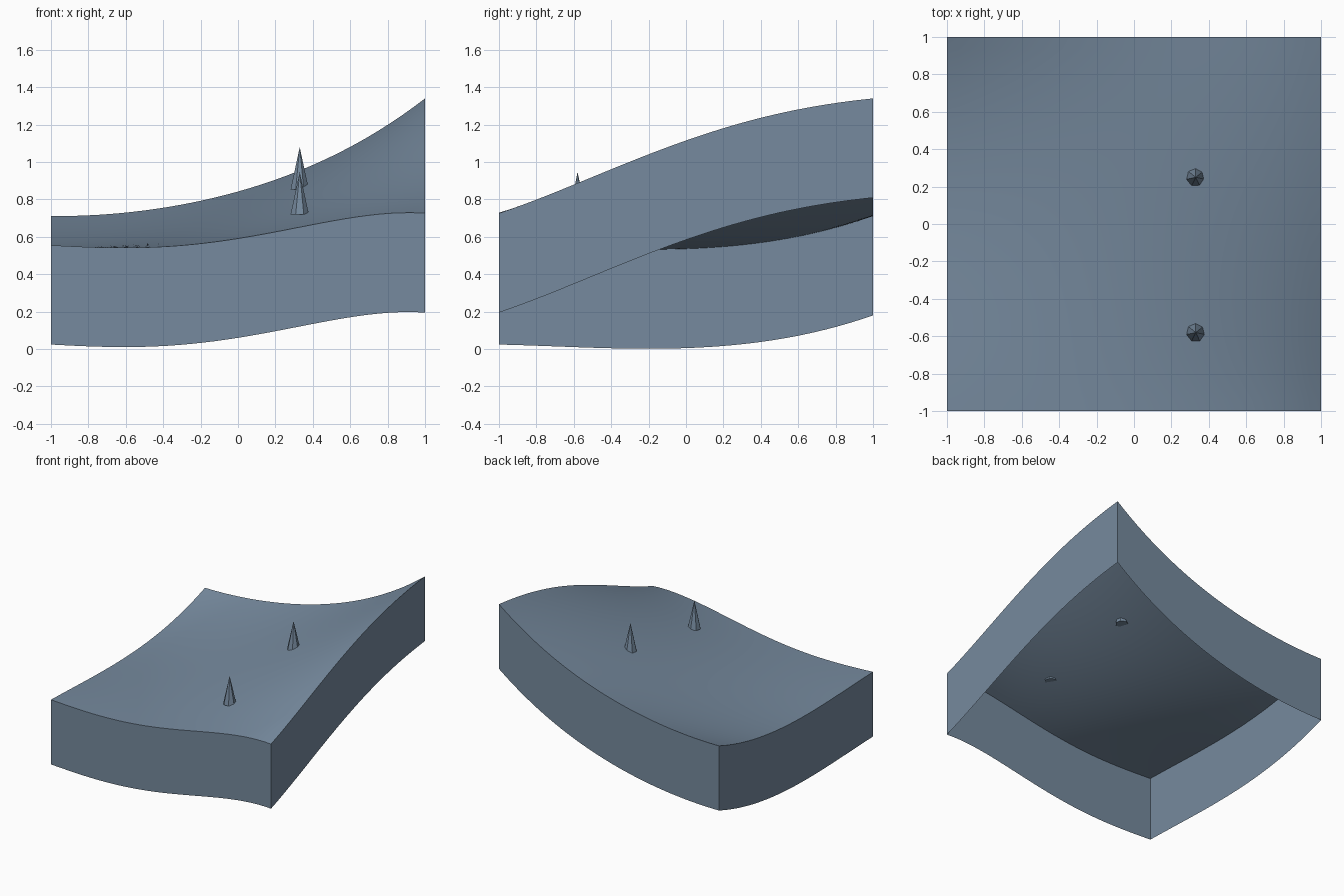
import bpy, bmesh, math

cube = bpy.data.objects.get("Cube")
if cube:
    bpy.data.objects.remove(cube, do_unlink=True)

slate = bpy.data.materials.new("slate blue")
slate.use_nodes = True
COLOUR = (0.181, 0.254, 0.342, 1)
slate.diffuse_color = COLOUR
slate.node_tree.nodes["Principled BSDF"].inputs["Base Color"].default_value = COLOUR

STEPS = 32
DEPTH = 0.531

# Edge heights at five even stations
FRONT = (0.555, 0.543, 0.591, 0.684, 0.726)
BACK = (0.711, 0.741, 0.842, 1.030, 1.340)
LEFT = (0.555, 0.538, 0.536, 0.584, 0.711)
RIGHT = (0.726, 0.920, 1.115, 1.260, 1.340)


def edge_height(samples, t):
    """Smooth polynomial through evenly spaced samples, t from 0 to 1."""
    n = len(samples) - 1
    return sum(h * math.prod((t * n - j) / (i - j) for j in range(n + 1) if j != i)
               for i, h in enumerate(samples))


def mix(a, b, t):
    return a + (b - a) * t


def ground(u, v):
    """Patch blended between the four edge curves."""
    across = mix(edge_height(LEFT, v), edge_height(RIGHT, v), u)
    along = mix(edge_height(FRONT, u), edge_height(BACK, u), v)
    corners = mix(mix(FRONT[0], FRONT[-1], u), mix(BACK[0], BACK[-1], u), v)
    return across + along - corners


def finish(bm, name):
    mesh = bpy.data.meshes.new(name)
    bm.to_mesh(mesh)
    bm.free()
    mesh.materials.append(slate)
    obj = bpy.data.objects.new(name, mesh)
    bpy.context.collection.objects.link(obj)
    return obj


# Rolling ground sheet with an open-bottomed skirt
bm = bmesh.new()
bmesh.ops.create_grid(bm, x_segments=STEPS, y_segments=STEPS, size=1)
for v in bm.verts:
    v.co.z = ground((v.co.x + 1) / 2, (v.co.y + 1) / 2)
rim = [e for e in bm.edges if e.is_boundary]
skirt = bmesh.ops.extrude_edge_only(bm, edges=rim)["geom"]
for v in skirt:
    if isinstance(v, bmesh.types.BMVert):
        v.co.z -= DEPTH
bmesh.ops.recalc_face_normals(bm, faces=bm.faces)
# Make sure the top sheet faces up
if sum(f.normal.z for f in bm.faces) < 0:
    bmesh.ops.reverse_faces(bm, faces=bm.faces)
terrain = finish(bm, "terrain")
bpy.ops.object.select_all(action="DESELECT")
terrain.select_set(True)
bpy.context.view_layer.objects.active = terrain
bpy.ops.object.shade_smooth_by_angle(angle=math.radians(35))

# Two seven-sided spikes standing on the ground
HEIGHT = 0.226
for name, y, base in (("front_spike", -0.58, 0.72), ("back_spike", 0.25, 0.853)):
    bm = bmesh.new()
    bmesh.ops.create_cone(bm, cap_ends=True, segments=7, radius1=0.05,
                          radius2=0, depth=HEIGHT)
    bmesh.ops.remove_doubles(bm, verts=bm.verts, dist=0.0001)
    spike = finish(bm, name)
    spike.location = (0.33, y, base + HEIGHT / 2)
